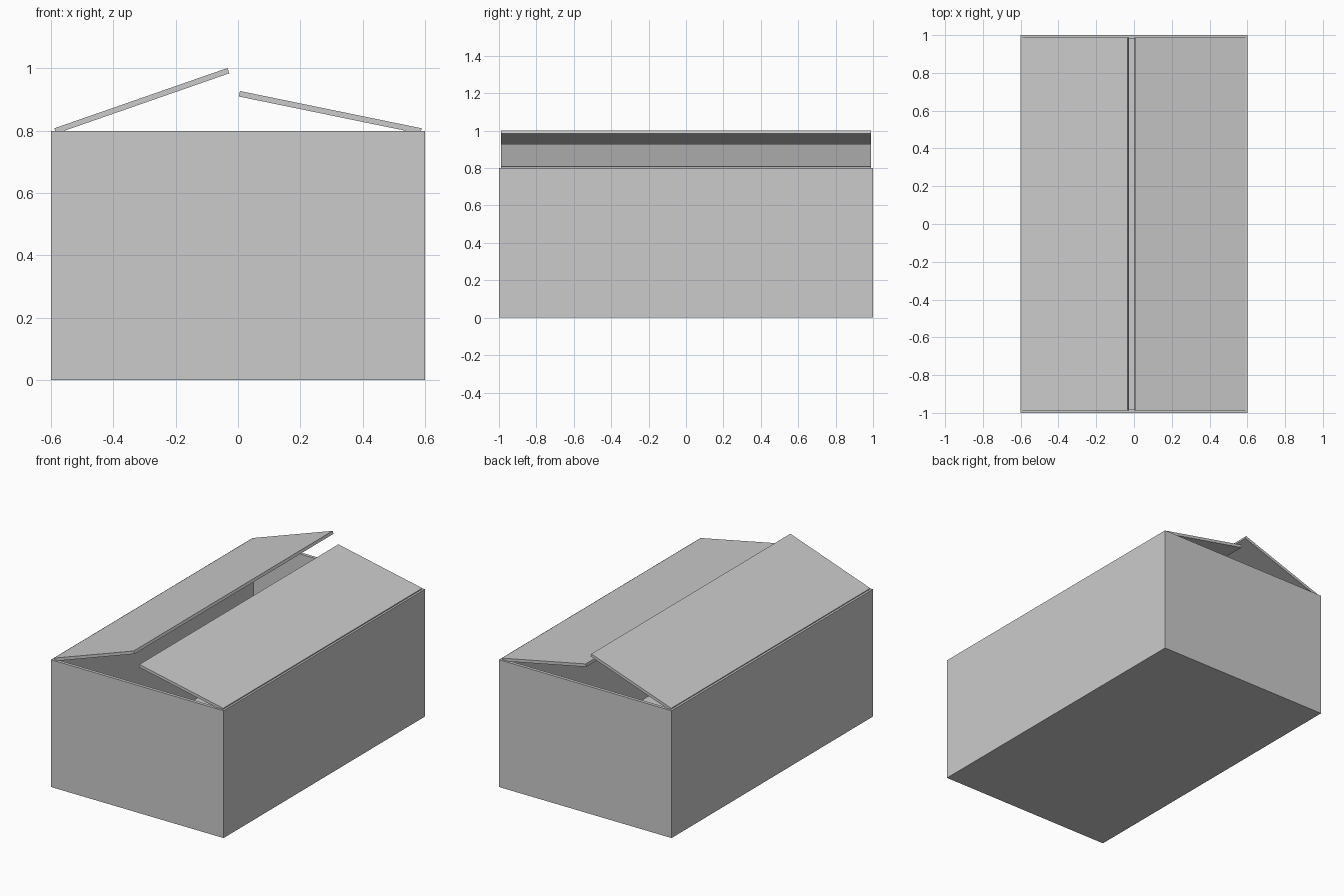
import bpy, bmesh
from math import radians
from mathutils import Matrix, Vector

if "Cube" in bpy.data.objects:
    bpy.data.objects.remove(bpy.data.objects["Cube"])

WALL = 0.02


def make_object(name, bm):
    bmesh.ops.recalc_face_normals(bm, faces=bm.faces)
    mesh = bpy.data.meshes.new(name)
    bm.to_mesh(mesh)
    bm.free()
    obj = bpy.data.objects.new(name, mesh)
    bpy.context.collection.objects.link(obj)
    return obj


# Open carton: a cube whose top is inset to the wall thickness and sunk to the floor
bm = bmesh.new()
bmesh.ops.create_cube(bm, size=1, matrix=Matrix.Translation((0, 0, 0.4)) @ Matrix.Diagonal((1.2, 2, 0.8, 1)))
top = max(bm.faces, key=lambda f: f.calc_center_median().z)
bmesh.ops.inset_region(bm, faces=[top], thickness=WALL, use_even_offset=True)
well = bmesh.ops.extrude_discrete_faces(bm, faces=[top])["faces"][0]
bmesh.ops.translate(bm, verts=well.verts, vec=(0, 0, WALL - 0.8))
make_object("carton_body", bm)


# Lid flaps: thin slabs hinged on the long rims, each raised by its own angle
def flap(name, side, angle, length, thick=0.018):
    bm = bmesh.new()
    slab = Matrix.Translation((-side * length / 2, 0, -thick / 2)) @ Matrix.Diagonal((length, 1.976, thick, 1))
    hinge = Matrix.Translation((side * 0.589, 0, 0.808)) @ Matrix.Rotation(radians(side * angle), 4, 'Y')
    bmesh.ops.create_cube(bm, size=1, matrix=hinge @ slab)
    make_object(name, bm)


flap("left_flap", -1, 19.2, 0.588)
flap("right_flap", 1, 11.6, 0.595)
